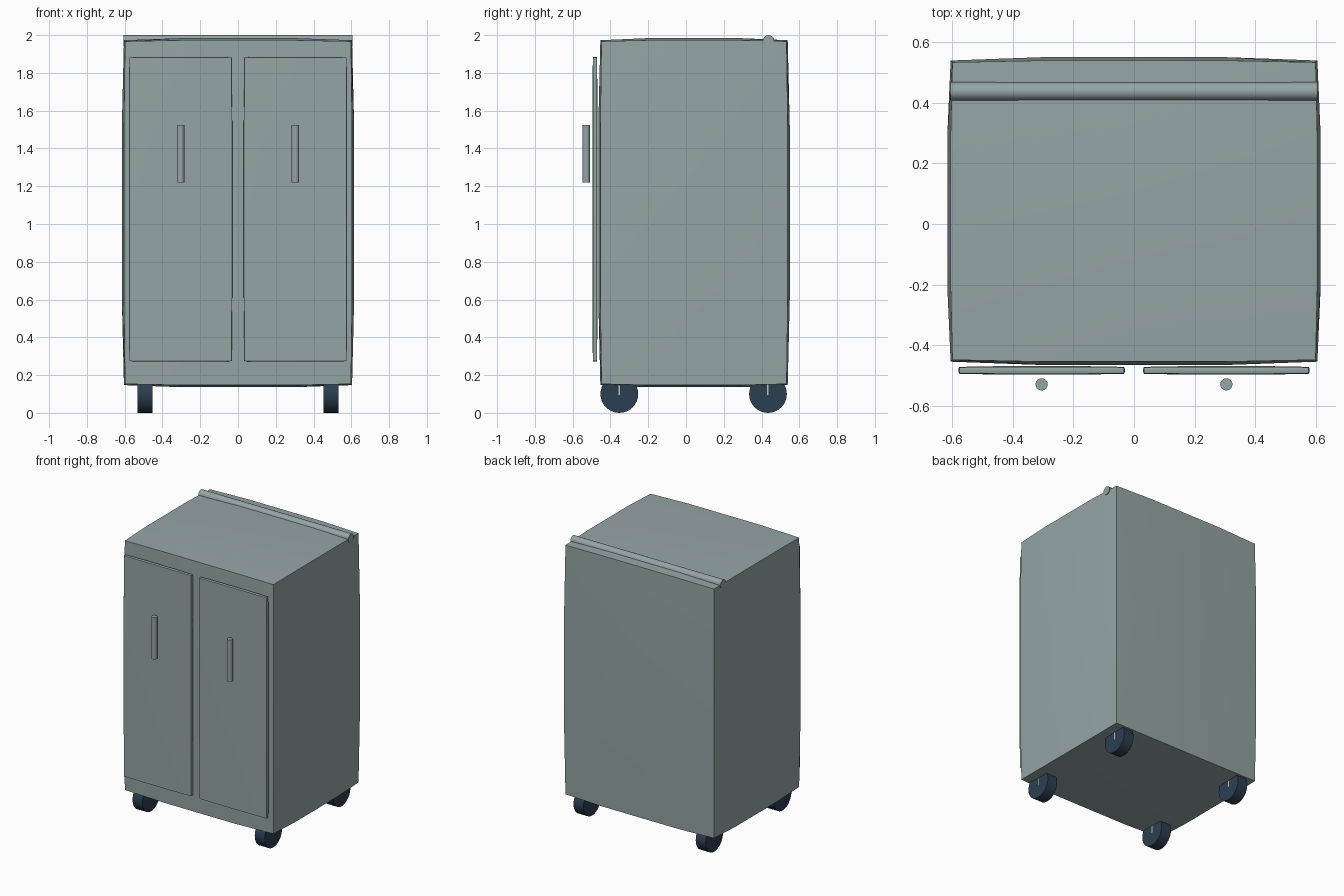
import bpy, bmesh, math
from mathutils import Matrix, Vector

if "Cube" in bpy.data.objects:
    bpy.data.objects.remove(bpy.data.objects["Cube"])


def material(name, hex_code):
    lin = []
    for i in (0, 2, 4):
        c = int(hex_code[i:i + 2], 16) / 255
        lin.append(c / 12.92 if c <= 0.04045 else ((c + 0.055) / 1.055) ** 2.4)
    m = bpy.data.materials.new(name)
    m.diffuse_color = (*lin, 1)
    m.use_nodes = True
    m.node_tree.nodes["Principled BSDF"].inputs["Base Color"].default_value = m.diffuse_color
    return m


GREY = material("cabinet grey", "95a5a6")
DARK = material("wheel slate", "2c3e50")
LIGHT = material("stem light grey", "bdc3c7")


def finish(name, bm, mat):
    mesh = bpy.data.meshes.new(name)
    bmesh.ops.recalc_face_normals(bm, faces=bm.faces[:])
    bm.to_mesh(mesh)
    bm.free()
    mesh.materials.append(mat)
    mesh.polygons.foreach_set("use_smooth", [True] * len(mesh.polygons))
    mesh.set_sharp_from_angle(angle=math.radians(30))
    ob = bpy.data.objects.new(name, mesh)
    bpy.context.scene.collection.objects.link(ob)
    return ob


def bulged_box(name, centre, half, bulge, mat):
    """Box whose sides swell outwards, less so along the edges."""
    bm = bmesh.new()
    bmesh.ops.create_cube(bm, size=2)
    bmesh.ops.subdivide_edges(bm, edges=bm.edges[:], cuts=3, use_grid_fill=True)
    for v in bm.verts:
        unit = v.co.copy()
        inner = sum(abs(c) < 0.99 for c in unit)
        swell = (0, 0.35, 1)[inner]
        for i in range(3):
            v.co[i] = centre[i] + unit[i] * half[i]
            if abs(unit[i]) > 0.99:
                v.co[i] += math.copysign(bulge * swell, unit[i])
    return finish(name, bm, mat)


def rod(name, centre, radius, length, axis, mat, sides=32):
    bm = bmesh.new()
    rot = Vector((0, 0, 1)).rotation_difference(Vector(axis)).to_matrix().to_4x4()
    bmesh.ops.create_cone(bm, cap_ends=True, segments=sides, radius1=radius,
                          radius2=radius, depth=length,
                          matrix=Matrix.Translation(centre) @ rot)
    return finish(name, bm, mat)


# Cabinet body and push bar on the top rear
bulged_box("cabinet_body", (0, 0.0425, 1.06), (0.598, 0.49, 0.907), 0.017, GREY)
rod("push_bar", (0, 0.437, 1.97), 0.03, 1.21, (1, 0, 0), GREY)

for side, s in (("left", -1), ("right", 1)):
    # Door and its upright handle
    bulged_box(side + "_door", (s * 0.304, -0.482, 1.078),
               (0.27, 0.01, 0.803), 0.004, GREY)
    rod(side + "_handle", (s * 0.304, -0.528, 1.373), 0.02, 0.304, (0, 0, 1), GREY)
    # Castors
    for end, y in (("front", -0.353), ("rear", 0.434)):
        rod(f"{end}_{side}_wheel", (s * 0.492, y, 0.1), 0.1, 0.08, (1, 0, 0), DARK)
        rod(f"{end}_{side}_stem", (s * 0.492, y, 0.145), 0.0404, 0.1, (0, 0, 1), LIGHT)
